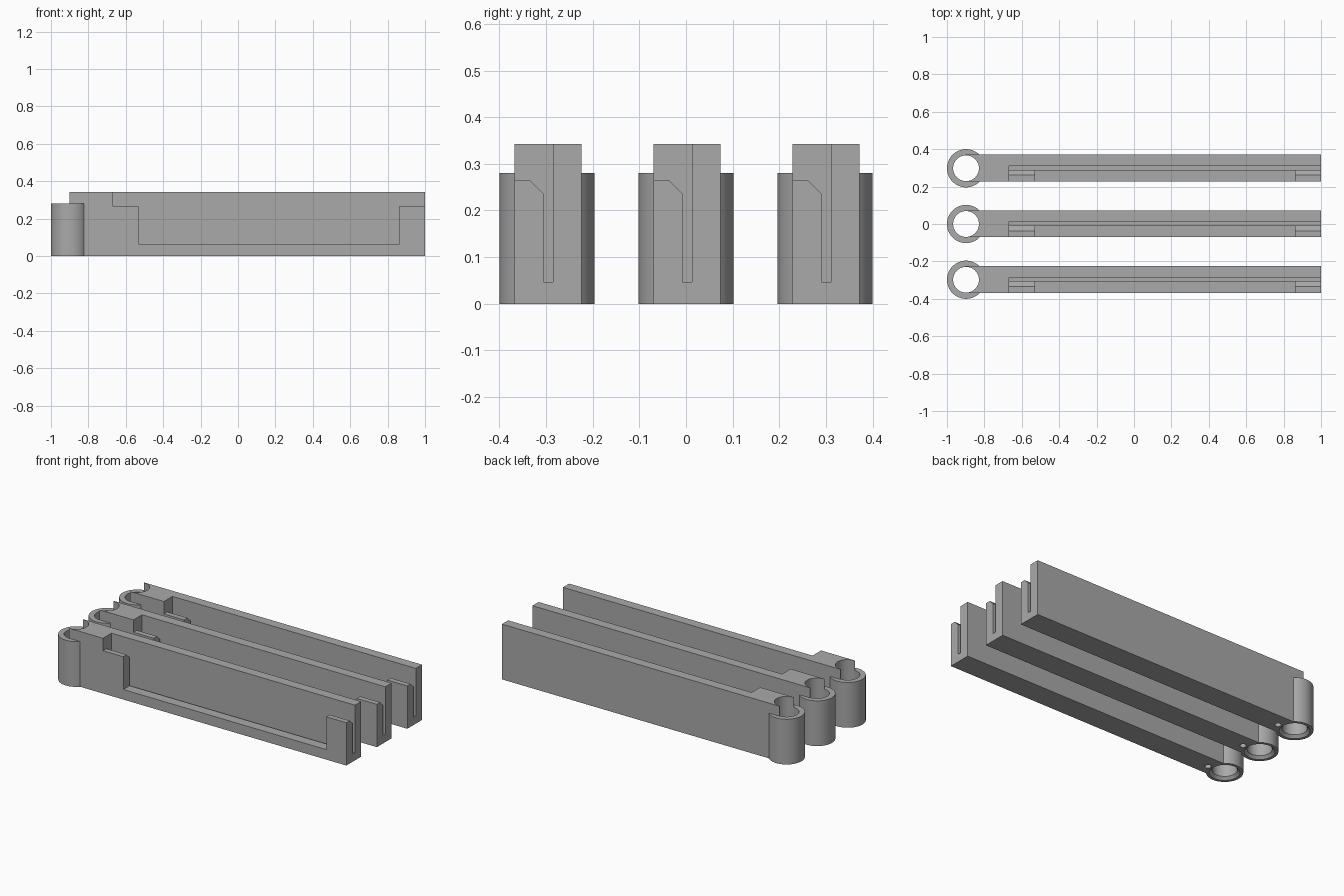
import bpy
import bmesh
from math import cos, sin, tau, radians

cube = bpy.data.objects.get("Cube")
if cube:
    bpy.data.objects.remove(cube, do_unlink=True)

grey = bpy.data.materials.new("plain grey")
grey.use_nodes = True
grey.diffuse_color = (0.4, 0.4, 0.4, 1)
grey.node_tree.nodes["Principled BSDF"].inputs["Base Color"].default_value = (0.4, 0.4, 0.4, 1)


def prism(name, points, offset):
    """Extrude a flat outline of 3D points along an offset."""
    bm = bmesh.new()
    face = bm.faces.new([bm.verts.new(p) for p in points])
    out = bmesh.ops.extrude_face_region(bm, geom=[face])
    moved = [g for g in out["geom"] if isinstance(g, bmesh.types.BMVert)]
    bmesh.ops.translate(bm, verts=moved, vec=offset)
    bmesh.ops.recalc_face_normals(bm, faces=bm.faces)
    mesh = bpy.data.meshes.new(name)
    bm.to_mesh(mesh)
    bm.free()
    ob = bpy.data.objects.new(name, mesh)
    bpy.context.collection.objects.link(ob)
    return ob


def along_x(name, profile, x0, x1):
    return prism(name, [(x0, y, z) for y, z in profile], (x1 - x0, 0, 0))


def cylinder(name, x, y, r, z0, z1, sides=64, top_scale=1):
    ring = [(x + r * cos(tau * i / sides), y + r * sin(tau * i / sides), z0) for i in range(sides)]
    ob = prism(name, ring, (0, 0, z1 - z0))
    for v in ob.data.vertices:
        if v.co.z > z0 + 0.001:
            v.co.x = x + (v.co.x - x) * top_scale
            v.co.y = y + (v.co.y - y) * top_scale
    return ob


def box(y0, y1, z0, z1):
    return [(y0, z0), (y1, z0), (y1, z1), (y0, z1)]


EYE_X, HOLE_R, PITCH = -0.898, 0.069, 0.298

# Bar joined to the round eye
arm = along_x("hinge_arm", box(-0.07, 0.0735, 0, 0.342), -0.9, 1)
eye = cylinder("eye", EYE_X, 0, 0.102, 0, 0.28)

# Cutters: long slot with lowered, chamfered front wall; window; eye hole; pin hole
slot = along_x("slot_cutter", [(-0.1, 0.265), (-0.037, 0.265), (-0.008, 0.236), (-0.008, 0.047),
                               (0.013, 0.047), (0.013, 0.4), (-0.1, 0.4)], -0.667, 1.1)
window = along_x("window_cutter", box(-0.1, 0.002, 0.062, 0.4), -0.528, 0.862)
hole = cylinder("hole_cutter", EYE_X, 0, HOLE_R, -0.1, 0.5)
bevel = cylinder("bevel_cutter", EYE_X, 0, 0.1, -0.015, 0.017, top_scale=0.68)
pin = cylinder("pin_cutter", -0.785, -0.008, 0.018, -0.1, 0.08, sides=24)

steps = [(eye, "UNION")] + [(c, "DIFFERENCE") for c in (slot, window, hole, bevel, pin)]
for other, operation in steps:
    mod = arm.modifiers.new(other.name, "BOOLEAN")
    mod.object, mod.operation, mod.solver = other, operation, "EXACT"

bpy.context.view_layer.update()
result = bpy.data.meshes.new_from_object(arm.evaluated_get(bpy.context.evaluated_depsgraph_get()))
arm.modifiers.clear()
arm.data = result
for other, _ in steps:
    bpy.data.objects.remove(other, do_unlink=True)

result.materials.clear()
result.materials.append(grey)
bpy.ops.object.select_all(action="DESELECT")
arm.select_set(True)
bpy.context.view_layer.objects.active = arm
bpy.ops.object.shade_smooth_by_angle(angle=radians(30))

# Three equal arms side by side
arm.name = "middle_arm"
for name, side in (("front_arm", -1), ("back_arm", 1)):
    copy = arm.copy()
    copy.name = name
    copy.location.y = side * PITCH
    bpy.context.collection.objects.link(copy)
